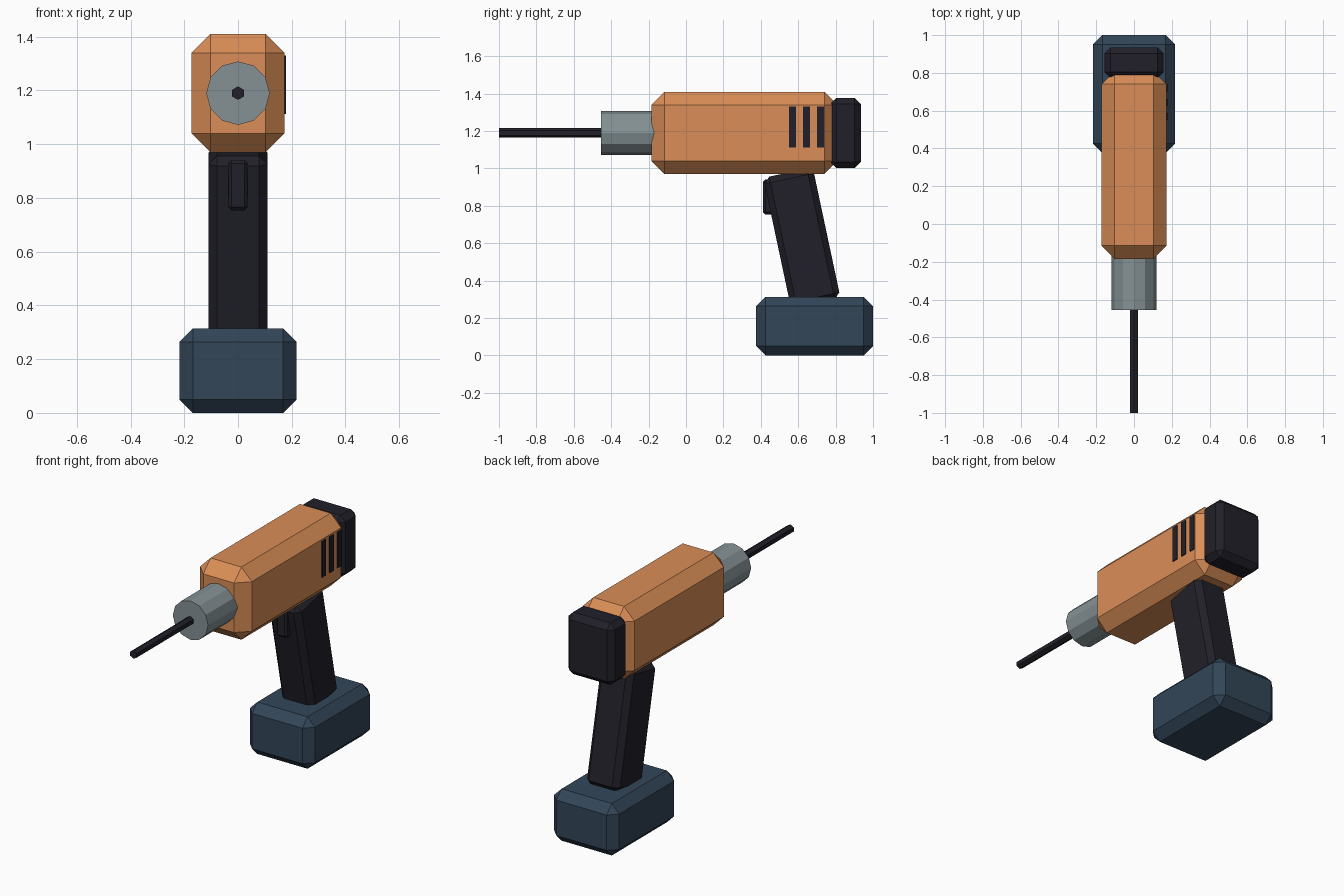
import bpy, bmesh, math
from mathutils import Matrix, Vector

if "Cube" in bpy.data.objects:
    bpy.data.objects.remove(bpy.data.objects["Cube"])


def material(name, rgb):
    m = bpy.data.materials.new(name)
    m.diffuse_color = (*rgb, 1)
    m.use_nodes = True
    m.node_tree.nodes["Principled BSDF"].inputs["Base Color"].default_value = m.diffuse_color
    return m


ORANGE = material("orange", (0.70, 0.27, 0.095))
BLUE = material("slate blue", (0.032, 0.061, 0.098))
DARK = material("near black", (0.0152, 0.0144, 0.0225))
GREY = material("steel grey", (0.235, 0.285, 0.30))


def finish(name, bm, mat):
    mesh = bpy.data.meshes.new(name)
    bmesh.ops.recalc_face_normals(bm, faces=bm.faces)
    bm.to_mesh(mesh)
    bm.free()
    mesh.materials.append(mat)
    ob = bpy.data.objects.new(name, mesh)
    bpy.context.collection.objects.link(ob)
    return ob


def box(name, mat, centre, size, bevel=0, tilt=0):
    """Box with chamfered edges, tilted about the x axis."""
    bm = bmesh.new()
    bmesh.ops.create_cube(bm, size=1, matrix=Matrix.Diagonal((*size, 1)))
    if bevel:
        bmesh.ops.bevel(bm, geom=bm.edges[:], offset=bevel, segments=1,
                        affect='EDGES', profile=0.5)
    bm.transform(Matrix.Translation(centre) @ Matrix.Rotation(tilt, 4, 'X'))
    return finish(name, bm, mat)


def rod(name, mat, sides, radius, y0, y1, z):
    """Faceted cylinder along y, with a corner pointing up."""
    bm = bmesh.new()
    bmesh.ops.create_cone(bm, cap_ends=True, segments=sides, radius1=radius,
                          radius2=radius, depth=y1 - y0)
    top = max((v.co for v in bm.verts), key=lambda c: c.y)
    spin = math.pi / 2 - math.atan2(top.y, top.x)
    bm.transform(Matrix.Translation((0, (y0 + y1) / 2, z))
                 @ Matrix.Rotation(math.pi / 2, 4, 'X')
                 @ Matrix.Rotation(spin, 4, 'Z'))
    return finish(name, bm, mat)


# Motor housing and rear cap
box("motor_housing", ORANGE, (0, 0.3125, 1.19), (0.346, 0.995, 0.44), 0.07)
box("rear_cap", DARK, (0, 0.853, 1.19), (0.314, 0.164, 0.375), 0.033)

# Chuck and drill bit
rod("chuck", GREY, 12, 0.118, -0.455, -0.12, 1.19)
rod("drill_bit", DARK, 6, 0.025, -1.0, -0.42, 1.19)

# Handle leans forward at the top, with a trigger in front
box("handle", DARK, (0, 0.62, 0.628), (0.22, 0.27, 0.715), 0.032, math.radians(12))
box("trigger", DARK, (0, 0.455, 0.847), (0.072, 0.086, 0.186), 0.012)

# Battery foot
box("battery", BLUE, (0, 0.6875, 0.157), (0.436, 0.625, 0.314), 0.05)

# Vent slots on the right side
for i in range(3):
    box(f"vent_{i + 1}", DARK, (0.1745, 0.569 + 0.075 * i, 1.221), (0.009, 0.037, 0.218))
